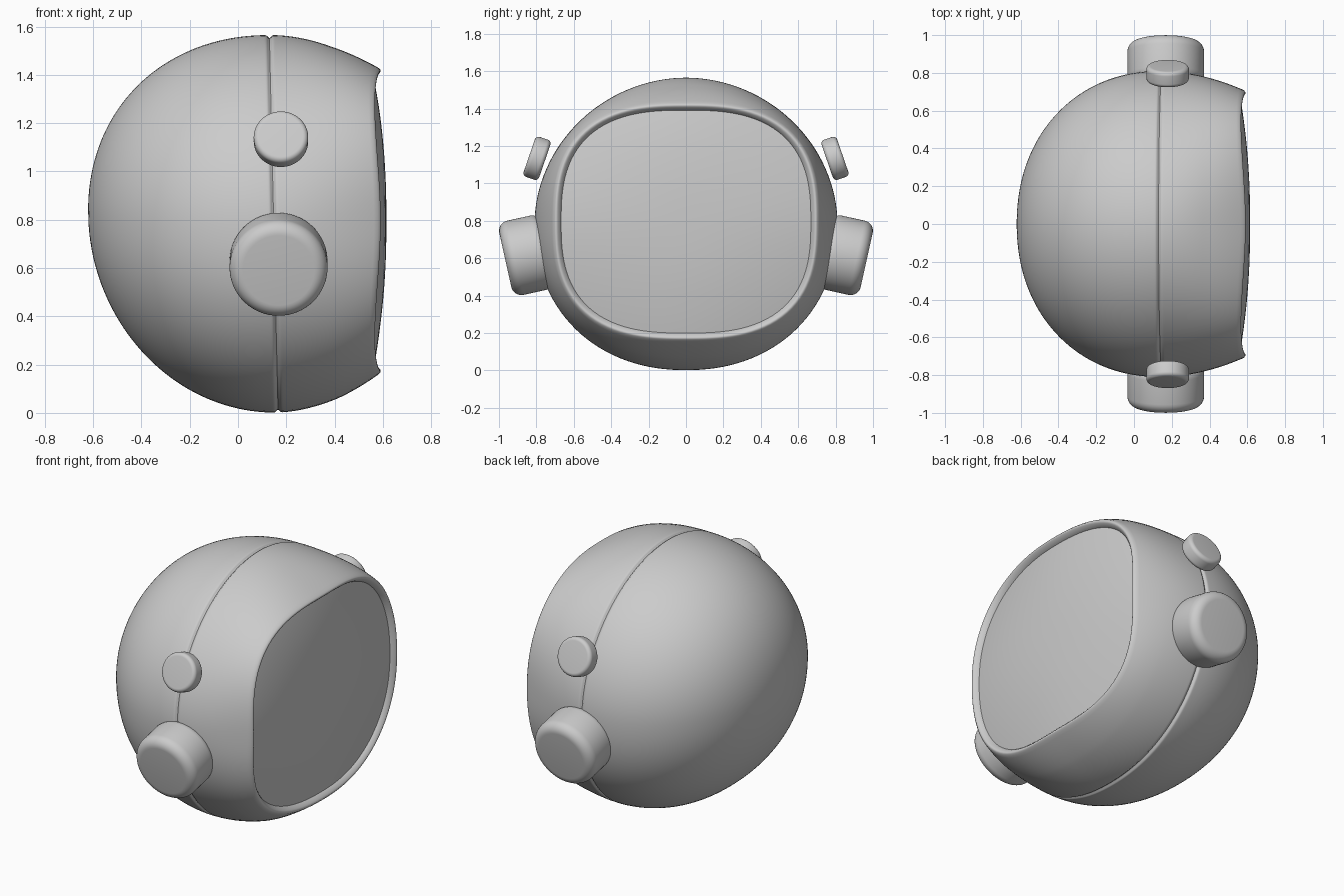
import bpy, bmesh, math
from mathutils import Matrix, Vector

if "Cube" in bpy.data.objects:
    bpy.data.objects.remove(bpy.data.objects["Cube"])

N = 128


def make_object(name, bm, angle=50):
    bmesh.ops.recalc_face_normals(bm, faces=bm.faces)
    me = bpy.data.meshes.new(name)
    bm.to_mesh(me)
    bm.free()
    ob = bpy.data.objects.new(name, me)
    bpy.context.collection.objects.link(ob)
    bpy.ops.object.select_all(action='DESELECT')
    ob.select_set(True)
    bpy.context.view_layer.objects.active = ob
    bpy.ops.object.shade_smooth_by_angle(angle=math.radians(angle))
    return ob


def loft(name, rings, angle=50, cap_start=True, cap_end=True):
    bm = bmesh.new()
    loops = [[bm.verts.new(p) for p in ring] for ring in rings]
    for a, b in zip(loops, loops[1:]):
        for i in range(len(a)):
            j = (i + 1) % len(a)
            bm.faces.new((a[i], a[j], b[j], b[i]))
    if cap_start:
        bm.faces.new(loops[0])
    if cap_end:
        bm.faces.new(loops[-1])
    return make_object(name, bm, angle)


def section(x, w, h, zc, n_top, n_bot, recess=0.0):
    # superellipse outline across the helmet; corners can be set back
    pts = []
    for i in range(N):
        a = 2 * math.pi * i / N
        c, s = math.cos(a), math.sin(a)
        n = n_top if s > 0 else n_bot
        r = (abs(c) ** n + abs(s) ** n) ** (-1 / n)
        z = zc + h * r * s
        shear = -0.023 * (z - 0.785) if x < 0.4 else -0.023 * (z - 0.785) * max(0, (0.59 - x) / 0.19)
        pts.append((x + shear - recess * math.sin(2 * a) ** 2, w * r * c, z))
    return pts


# Shell: rounded back, seam groove, tapering front
X0 = 0.14
xs = [X0 - 0.76 * math.cos(math.pi / 2 * i / 44) for i in range(1, 44)]
xs = [x for x in xs if x < 0.12]
xs += [0.12 + 0.004 * i for i in range(14)]
xs += [0.18 + 0.4 * i / 24 for i in range(25)]
rings = []
for x in xs:
    if x < X0:
        t = (X0 - x) / 0.76
        w = 0.81 * (1 - t ** 2.12) ** (1 / 2.12)
        h = 0.782 * (1 - t ** 2.04) ** (1 / 2.04)
        zc, nt, nb, rec = 0.783 + 0.035 * t * t, 1.96, 2.15, 0
    else:
        t = (x - X0) / (0.59 - X0)
        w, h = 0.81 - 0.105 * t ** 1.9, 0.782 - 0.152 * t ** 1.9
        zc = 0.783 + 0.012 * t
        nt, nb, rec = 1.96 + 0.74 * t * t, 2.15 + 0.55 * t * t, 0.024 * t ** 3
    g = 0.012 * math.exp(-((x - 0.148) / 0.009) ** 2)
    rings.append(section(x, w - g, h - g, zc, nt, nb, rec))
# Rolled rim around the opening
for x, w in ((0.588, 0.701), (0.591, 0.697), (0.591, 0.691), (0.587, 0.685),
             (0.578, 0.676), (0.567, 0.669), (0.555, 0.664), (0.53, 0.66)):
    rings.append(section(x, w, w - 0.072, 0.795, 2.7, 2.7, 0.024))
loft("helmet_shell", rings, cap_end=False)

# Visor: shallow dome filling the opening
rings = []
for i in range(25):
    s = max(0.01, math.cos(math.pi / 2 * i / 24))
    rings.append(section(0.615 - 0.052 * s ** 2.2, 0.668 * s, 0.597 * s, 0.795,
                         2.0 + 0.7 * s, 2.0 + 0.7 * s, 0.022 * s ** 3))
loft("visor", rings, cap_start=False)


def puck(name, centre, tilt, radius, depth, fillet, side):
    # round disc with filleted edges; centre is the middle of its outer face
    prof = []
    for k in range(9):
        a = math.pi / 2 * k / 8
        prof.append((radius - fillet + fillet * math.cos(a), -fillet + fillet * math.sin(a)))
    prof = [(r, -depth - h) for r, h in reversed(prof)] + prof
    n = Vector((0, side * math.cos(tilt), math.sin(tilt)))
    p = Vector((0, -side * math.sin(tilt), math.cos(tilt)))
    c = Vector((centre[0], side * centre[1], centre[2]))
    rings = []
    for r, h in prof:
        rings.append([c + n * h + Vector((1, 0, 0)) * (r * math.cos(2 * math.pi * i / 64))
                      + p * (r * math.sin(2 * math.pi * i / 64)) for i in range(64)])
    loft(name, rings)


# Ear discs and small upper knobs on both sides
for side, label in ((1, "left"), (-1, "right")):
    puck("ear_disc_" + label, (0.168, 0.966, 0.59), math.radians(-12.5), 0.203, 0.235, 0.055, side)
    puck("upper_knob_" + label, (0.178, 0.838, 1.148), math.radians(19), 0.113, 0.088, 0.022, side)
